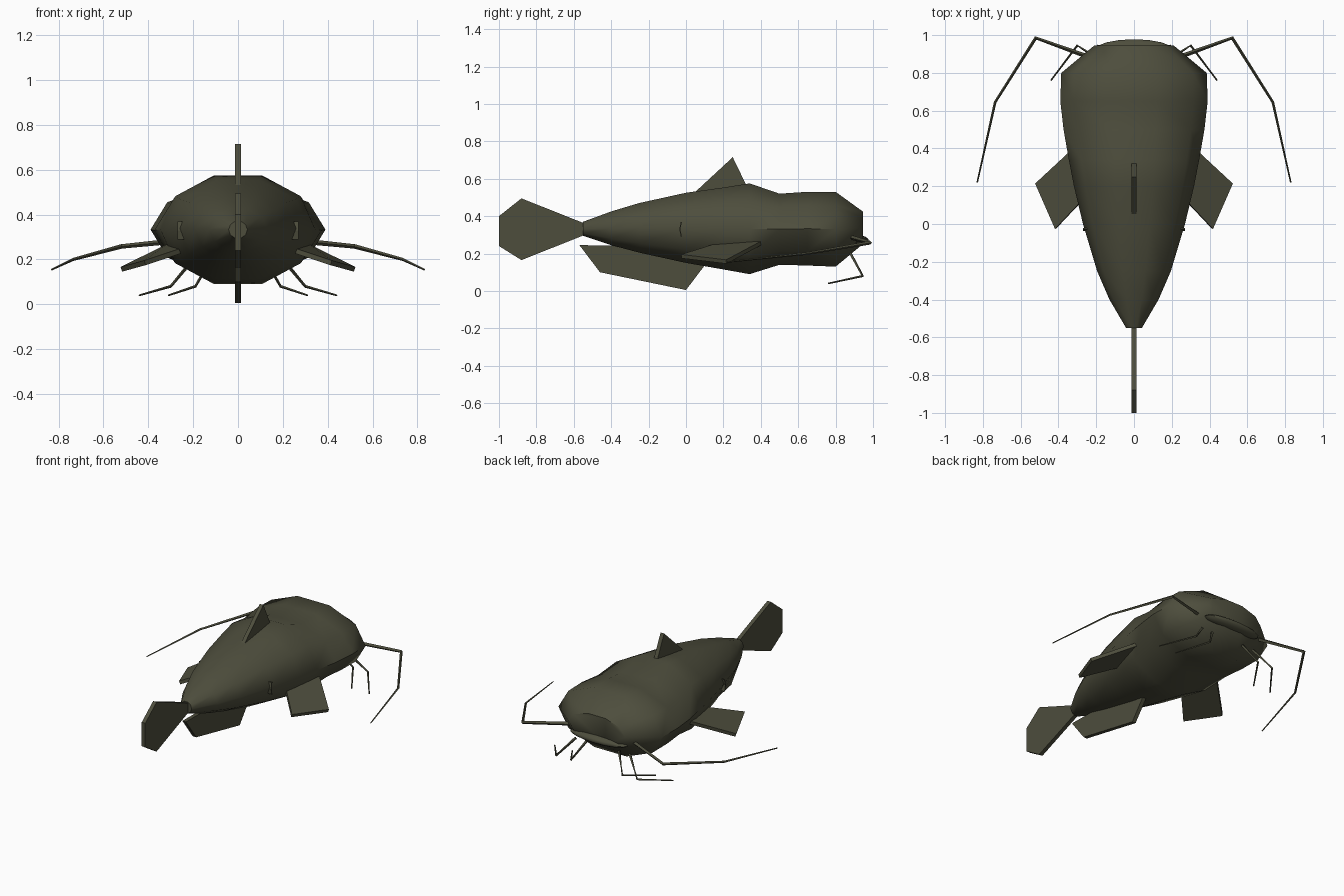
import bpy, bmesh, math
from mathutils import Vector

if "Cube" in bpy.data.objects:
    bpy.data.objects.remove(bpy.data.objects["Cube"])

skin = bpy.data.materials.new("olive_skin")
skin.diffuse_color = (0.075, 0.075, 0.046, 1)
skin.use_nodes = True
skin.node_tree.nodes["Principled BSDF"].inputs["Base Color"].default_value = skin.diffuse_color


def finish(name, bm, smooth=None):
    bmesh.ops.recalc_face_normals(bm, faces=bm.faces)
    me = bpy.data.meshes.new(name)
    bm.to_mesh(me)
    bm.free()
    me.materials.append(skin)
    ob = bpy.data.objects.new(name, me)
    bpy.context.collection.objects.link(ob)
    if smooth:
        bpy.ops.object.select_all(action='DESELECT')
        ob.select_set(True)
        bpy.context.view_layer.objects.active = ob
        bpy.ops.object.shade_smooth_by_angle(angle=math.radians(smooth))
    return ob


def loft(name, rings, smooth=None):
    """Skin a list of equal-length point rings and cap both ends."""
    bm = bmesh.new()
    rows = [[bm.verts.new(p) for p in r] for r in rings]
    n = len(rows[0])
    for a, b in zip(rows, rows[1:]):
        for i in range(n):
            j = (i + 1) % n
            bm.faces.new((a[i], a[j], b[j], b[i]))
    bm.faces.new(rows[0])
    bm.faces.new(rows[-1])
    return finish(name, bm, smooth)


def plate(name, pts, thick):
    """Flat fin: polygon thickened evenly to both sides."""
    p = [Vector(q) for q in pts]
    n = (p[2] - p[0]).cross(p[3 % len(p)] - p[1] if len(p) > 3 else p[1] - p[0]).normalized()
    return loft(name, [[q + n * thick / 2 for q in p], [q - n * thick / 2 for q in p]])


def whisker(name, pts, r0, r1):
    """Tapered four-sided feeler along a bent path."""
    p = [Vector(q) for q in pts]
    rings = []
    for i, q in enumerate(p):
        d = (p[min(i + 1, len(p) - 1)] - p[max(i - 1, 0)]).normalized()
        u = d.cross(Vector((0, 0, 1))).normalized()
        v = u.cross(d)
        r = r0 + (r1 - r0) * i / (len(p) - 1)
        rings.append([q + u * r, q + v * r, q - u * r, q - v * r])
    return loft(name, rings)


# Body: ten-sided rings (y, bottom, top, half width)
sections = [(-0.55, 0.295, 0.37, 0.042), (-0.40, 0.245, 0.425, 0.13),
            (-0.25, 0.205, 0.47, 0.195), (0.0, 0.15, 0.525, 0.27),
            (0.20, 0.115, 0.553, 0.318), (0.34, 0.09, 0.575, 0.345),
            (0.50, 0.14, 0.52, 0.373), (0.65, 0.136, 0.53, 0.39),
            (0.80, 0.13, 0.53, 0.385), (0.945, 0.25, 0.425, 0.21)]
rings = []
for y, lo, hi, w in sections:
    rings.append([(w * math.cos(k * math.pi / 5), y,
                   (lo + hi) / 2 + (hi - lo) / 2 * math.sin(k * math.pi / 5) / 0.951)
                  for k in range(10)])
loft("body", rings, 50)

# Lip: flattened ellipsoid across the mouth
bm = bmesh.new()
bmesh.ops.create_uvsphere(bm, u_segments=16, v_segments=8, radius=1)
for v in bm.verts:
    v.co = Vector((v.co.x * 0.21, 0.92 + v.co.y * 0.058, 0.268 + v.co.z * 0.03))
finish("lip", bm, 50)

# Centre-line fins, outlined as (y, z)
for name, outline in {
    "dorsal_fin": [(0.05, 0.53), (0.25, 0.715), (0.325, 0.56), (0.20, 0.50)],
    "tail_fin": [(-0.54, 0.36), (-0.88, 0.495), (-1.0, 0.40), (-1.0, 0.24),
                 (-0.88, 0.165), (-0.54, 0.30)],
    "belly_fin": [(-0.57, 0.245), (-0.46, 0.10), (0.0, 0.005), (0.11, 0.15), (-0.2, 0.24)],
}.items():
    plate(name, [(0, y, z) for y, z in outline], 0.026)

# Paired parts
for s, side in ((1, "right"), (-1, "left")):
    plate("side_fin_" + side,
          [(s * 0.31, 0.41, 0.26), (s * 0.52, 0.215, 0.156),
           (s * 0.415, -0.025, 0.185), (s * 0.25, 0.15, 0.24)], 0.022)
    whisker("long_whisker_" + side,
            [(s * 0.20, 0.87, 0.29), (s * 0.52, 0.985, 0.258),
             (s * 0.735, 0.645, 0.20), (s * 0.83, 0.22, 0.155)], 0.013, 0.004)
    whisker("outer_chin_whisker_" + side,
            [(s * 0.20, 0.88, 0.20), (s * 0.30, 0.945, 0.08),
             (s * 0.44, 0.76, 0.04)], 0.009, 0.004)
    whisker("inner_chin_whisker_" + side,
            [(s * 0.12, 0.88, 0.20), (s * 0.19, 0.945, 0.08),
             (s * 0.31, 0.76, 0.04)], 0.009, 0.004)
    # Thin curved ridge on the flank
    arc = [(-0.028, 0.37), (-0.036, 0.33), (-0.028, 0.29)]
    loft("flank_ridge_" + side,
         [[(s * x, y, z) for y, z in arc] + [(s * x, y + 0.006, z) for y, z in arc[::-1]]
          for x in (0.24, 0.27)])
